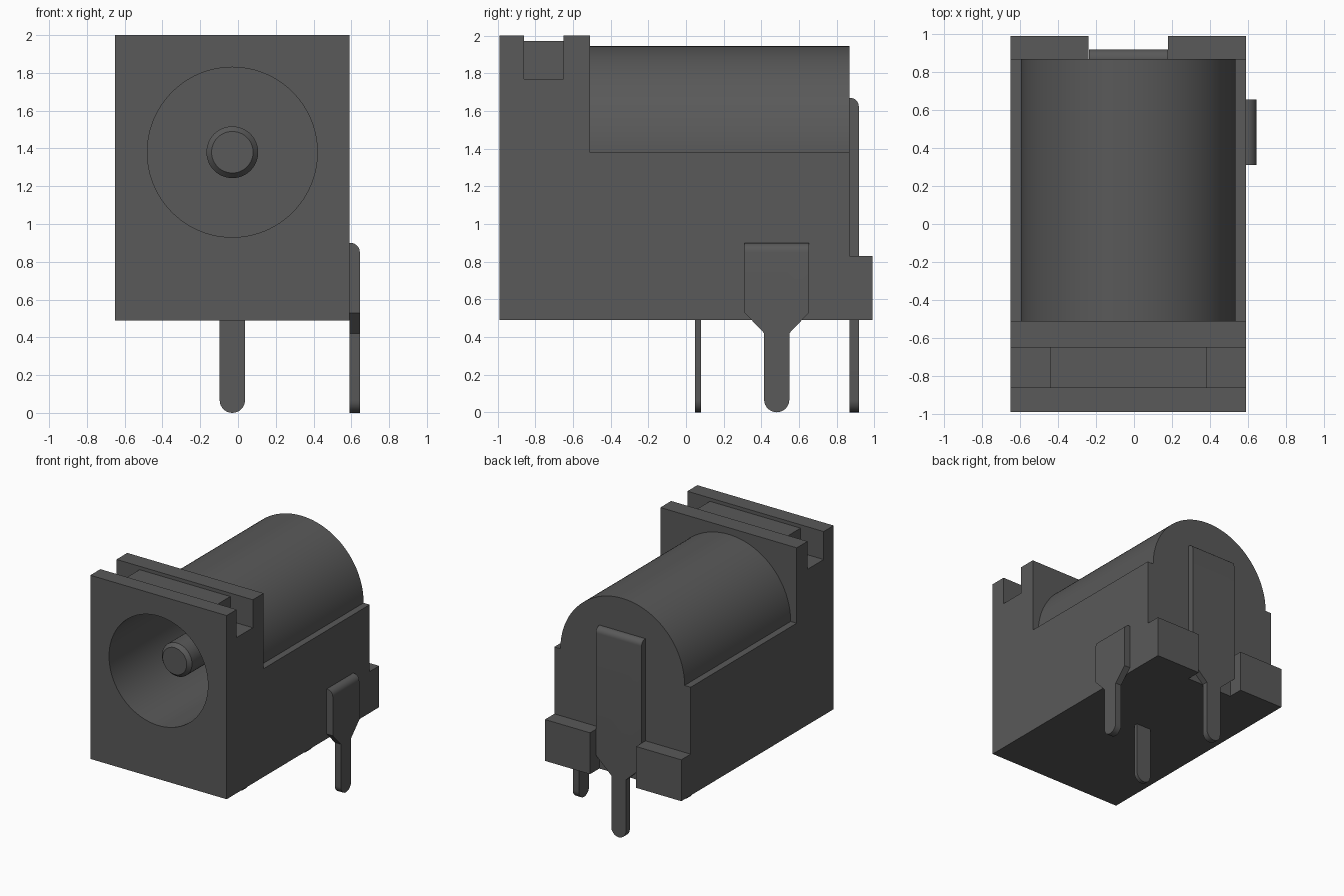
import bpy, bmesh, math
from mathutils import Vector

cube = bpy.data.objects.get("Cube")
if cube:
    bpy.data.objects.remove(cube, do_unlink=True)

CX, CZ = -0.03, 1.38          # socket axis
LEFT, RIGHT, BASE = -0.65, 0.59, 0.49
BACK = 0.868

mat = bpy.data.materials.new("dark grey")
mat.use_nodes = True
GREY = (0.1, 0.1, 0.1, 1)
mat.diffuse_color = GREY
mat.node_tree.nodes["Principled BSDF"].inputs["Base Color"].default_value = GREY


def prism(name, outline, axis, d0, d1, bend=None):
    """Extrude a (u, z) outline along x or y; bend = (depth, top z, radius) rounds a top edge."""
    def place(u, z, d):
        return Vector((u, d, z)) if axis == "y" else Vector((d, u, z))
    bm = bmesh.new()
    face = bm.faces.new([bm.verts.new(place(u, z, d0)) for u, z in outline])
    out = bmesh.ops.extrude_face_region(bm, geom=[face])
    moved = [v for v in out["geom"] if isinstance(v, bmesh.types.BMVert)]
    bmesh.ops.translate(bm, verts=moved, vec=place(0, 0, d1 - d0))
    bmesh.ops.recalc_face_normals(bm, faces=bm.faces)
    if bend:
        depth, top, radius = bend
        k = 1 if axis == "y" else 0
        edges = [e for e in bm.edges if all(
            abs(v.co[k] - depth) < 1e-4 and abs(v.co.z - top) < 1e-4 for v in e.verts)]
        bmesh.ops.bevel(bm, geom=edges, offset=radius, segments=8, profile=0.5,
                        affect="EDGES")
    return finish(name, bm)


def finish(name, bm):
    me = bpy.data.meshes.new(name)
    bm.to_mesh(me)
    bm.free()
    me.materials.append(mat)
    ob = bpy.data.objects.new(name, me)
    bpy.context.collection.objects.link(ob)
    return ob


def box(name, x0, x1, y0, y1, z0, z1):
    return prism(name, [(x0, z0), (x1, z0), (x1, z1), (x0, z1)], "y", y0, y1)


def lathe(name, profile, steps=96):
    """Closed solid of revolution about the socket axis from (radius, y) pairs."""
    bm = bmesh.new()
    rings = [[bm.verts.new((CX + r * math.cos(2 * math.pi * i / steps), y,
                            CZ + r * math.sin(2 * math.pi * i / steps)))
              for i in range(steps)] for r, y in profile]
    for a, b in zip(rings, rings[1:]):
        for i in range(steps):
            j = (i + 1) % steps
            bm.faces.new((a[i], a[j], b[j], b[i]))
    bm.faces.new(rings[0])
    bm.faces.new(rings[-1])
    bmesh.ops.recalc_face_normals(bm, faces=bm.faces)
    return finish(name, bm)


def combine(target, other, operation):
    mod = target.modifiers.new("combine", "BOOLEAN")
    mod.object, mod.operation, mod.solver = other, operation, "EXACT"
    bpy.context.view_layer.objects.active = target
    bpy.ops.object.modifier_apply(modifier=mod.name)
    bpy.data.objects.remove(other, do_unlink=True)


def smooth(ob):
    bpy.ops.object.select_all(action="DESELECT")
    ob.select_set(True)
    bpy.context.view_layer.objects.active = ob
    bpy.ops.object.shade_smooth_by_angle(angle=math.radians(25))


# Front block with a groove across its top
housing = prism("housing", [(-0.99, BASE), (-0.51, BASE), (-0.51, 2.0), (-0.65, 2.0),
                            (-0.65, 1.77), (-0.86, 1.77), (-0.86, 2.0), (-0.99, 2.0)],
                "x", LEFT, RIGHT)

# Rear body: square base with a round barrel on top
R = 0.565
arch = [(CX + R * math.cos(math.pi * i / 64), CZ + R * math.sin(math.pi * i / 64))
        for i in range(65)]
rear = prism("rear_body", [(LEFT, BASE), (RIGHT, BASE), (RIGHT, CZ)] + arch + [(LEFT, CZ)],
             "y", -0.60, BACK)
combine(housing, rear, "UNION")

# Raised middle of the groove, and the two rear feet
combine(housing, box("groove_block", -0.44, 0.385, -0.90, -0.61, 1.70, 1.972), "UNION")
for x0, x1 in ((LEFT, -0.24), (0.18, RIGHT)):
    combine(housing, box("foot", x0, x1, 0.80, 0.99, BASE, 0.83), "UNION")

# Socket hole
combine(housing, lathe("socket_cutter", [(0.45, -1.1), (0.45, 0.6)]), "DIFFERENCE")
smooth(housing)

# Contact pin in the socket, with a chamfered tip
smooth(lathe("centre_pin", [(0.11, -0.78), (0.137, -0.75), (0.137, 0.62)], 48))


# Flat solder terminals: wide blade, tapered shoulder, round-ended leg
def terminal(name, axis, centre, half, top, shoulder, neck, d0, d1, bend=None, leg=0.067):
    tip = [(centre + leg * math.cos(a), leg + leg * math.sin(a))
           for a in (math.pi + math.pi * i / 16 for i in range(17))]
    blade = [(centre + half, shoulder), (centre + half, top),
             (centre - half, top), (centre - half, shoulder)]
    sides = [(centre + leg, neck)] + blade + [(centre - leg, neck)]
    if half <= leg:
        sides = [(centre + leg, top), (centre - leg, top)]
    smooth(prism(name, tip + sides, axis, d0, d1, bend))


terminal("rear_terminal", "y", CX, 0.208, 1.67, 0.62, 0.49, BACK, 0.918,
         bend=(0.918, 1.67, 0.046))
terminal("side_terminal", "x", 0.482, 0.172, 0.90, 0.53, 0.42, RIGHT, 0.645,
         bend=(0.645, 0.90, 0.05))
terminal("middle_terminal", "y", CX, 0.0, 0.55, 0, 0, 0.048, 0.08)
